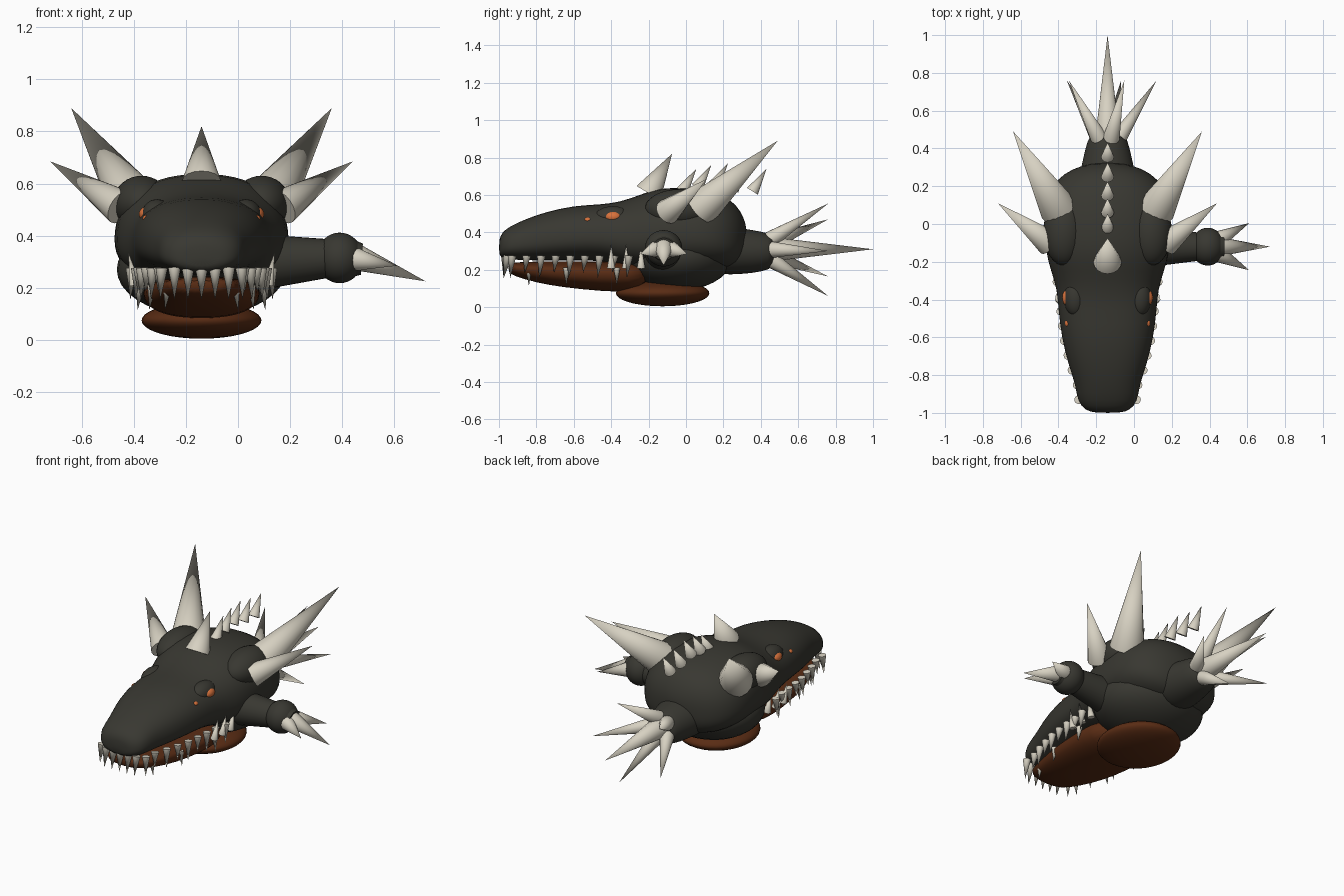
import bpy, math
from mathutils import Vector

if "Cube" in bpy.data.objects:
    bpy.data.objects.remove(bpy.data.objects["Cube"])

MID = -0.14          # body axis
SIDES = (("left", 1), ("right", -1))


def material(name, rgb):
    m = bpy.data.materials.new(name)
    m.use_nodes = True
    m.diffuse_color = (*rgb, 1)
    m.node_tree.nodes["Principled BSDF"].inputs["Base Color"].default_value = (*rgb, 1)
    return m


HIDE = material("dark hide", (0.04, 0.039, 0.031))
BROWN = material("brown underside", (0.1, 0.025, 0.007))
BONE = material("bone", (0.68, 0.64, 0.54))
ORANGE = material("orange eye", (0.7, 0.17, 0.045))


def finish(obj, name, mat):
    obj.name = obj.data.name = name
    obj.data.materials.clear()
    obj.data.materials.append(mat)
    bpy.context.view_layer.objects.active = obj
    bpy.ops.object.select_all(action="DESELECT")
    obj.select_set(True)
    bpy.ops.object.shade_smooth_by_angle(angle=math.radians(50))
    return obj


def blob(name, mat, centre, radii):
    bpy.ops.mesh.primitive_uv_sphere_add(segments=32, ring_count=18, location=centre)
    obj = bpy.context.object
    obj.scale = radii
    return finish(obj, name, mat)


def spike(name, base, tip, radius, mat=BONE, tip_radius=0, sides=16):
    base, tip = Vector(base), Vector(tip)
    axis = tip - base
    bpy.ops.mesh.primitive_cone_add(vertices=sides, radius1=radius, radius2=tip_radius,
                                    depth=axis.length, location=(base + tip) / 2)
    obj = bpy.context.object
    obj.rotation_euler = axis.to_track_quat("Z", "Y").to_euler()
    return finish(obj, name, mat)


def loft(name, mat, sections, power, belly, count=28):
    """Rounded sections along y: (y, half width, top, bottom); belly sets the widest height."""
    verts, faces = [], []
    for y, half, top, bottom in sections:
        mid = bottom + (top - bottom) * belly
        for i in range(count):
            a = math.tau * i / count
            c, s = math.cos(a), math.sin(a)
            px = math.copysign(abs(c) ** (2 / power), c)
            pz = math.copysign(abs(s) ** (2 / power), s)
            verts.append((MID + half * px, y, mid + pz * (top - mid if s > 0 else mid - bottom)))
    for r in range(len(sections) - 1):
        for i in range(count):
            j = (i + 1) % count
            a, b = r * count, (r + 1) * count
            faces.append((a + i, a + j, b + j, b + i))
    faces.append(tuple(reversed(range(count))))
    faces.append(tuple(range(len(verts) - count, len(verts))))
    mesh = bpy.data.meshes.new(name)
    mesh.from_pydata(verts, [], faces)
    obj = bpy.data.objects.new(name, mesh)
    bpy.context.collection.objects.link(obj)
    finish(obj, name, mat)
    obj.modifiers.new("smooth", "SUBSURF").levels = 1
    return obj


# Head, upper jaw and back in one sweep
HEAD = [(-1.0, .07, .36, .28), (-.985, .12, .4, .265), (-.94, .16, .435, .255),
        (-.85, .17, .475, .25), (-.75, .207, .51, .25), (-.6, .245, .545, .25),
        (-.45, .262, .55, .25), (-.35, .268, .565, .22), (-.25, .3, .6, .2),
        (-.15, .33, .64, .2), (0, .338, .64, .2), (.1, .335, .625, .2),
        (.2, .3, .6, .2), (.27, .23, .55, .22), (.31, .14, .48, .27), (.325, .04, .42, .33)]
loft("head_and_back", HIDE, HEAD, 2.3, .42)

# Lower trunk, shoulders and belly plate
blob("lower_trunk", HIDE, (MID, -.04, .27), (.325, .29, .18))
for side, s in SIDES:
    blob(side + "_shoulder", HIDE, (MID + .23 * s, -.04, .525), (.11, .18, .105))
    blob(side + "_brow", HIDE, (MID + .17 * s, -.39, .48), (.06, .1, .06))
blob("belly_plate", BROWN, (MID, -.125, .075), (.23, .25, .07))

# Lower jaw
JAW = [(-.95, .08, .23, .19), (-.93, .13, .24, .17), (-.8, .165, .245, .13),
       (-.65, .205, .245, .105), (-.45, .225, .245, .085), (-.3, .225, .245, .08),
       (-.2, .19, .24, .1)]
loft("lower_jaw", BROWN, JAW, 2.3, .6)


def half_width(y):
    for a, b in zip(HEAD, HEAD[1:]):
        if a[0] <= y <= b[0]:
            return a[1] + (b[1] - a[1]) * (y - a[0]) / (b[0] - a[0])


# Teeth along the rim of the upper jaw
for n in range(5):
    x = MID + (n - 2) * .052
    spike("front_tooth", (x, -.965 + .006 * abs(n - 2), .275), (x, -.975, .155), .024)
for side, s in SIDES:
    for n in range(9):
        y = -.93 + n * .078
        x = half_width(y) * .95
        spike(side + "_upper_tooth", (MID + s * x, y, .275),
              (MID + s * (x + .005), y - .01, .155 + .03 * (n % 2)), .023)
    # Lower teeth rise outside the lip, small thorns hang below
    for y in (-.4, -.32, -.24):
        spike(side + "_lower_tooth", (MID + s * .255, y, .21), (MID + s * .28, y, .335), .022)
    for y, x in ((-.84, .13), (-.64, .19), (-.37, .235)):
        spike(side + "_jaw_thorn", (MID + s * x, y, .21), (MID + s * (x + .01), y, .115), .018)
    # Eyes and the small spots ahead of them
    blob(side + "_eye", ORANGE, (MID + s * .208, -.39, .483), (.032, .045, .03))
    blob(side + "_eye_spot", ORANGE, (MID + s * .208, -.525, .466), (.018, .02, .014))
    # Large back and shoulder spikes
    spike(side + "_back_spike", (MID + s * .26, .08, .53), (MID + s * .5, .49, .89), .1)
    spike(side + "_shoulder_spike", (MID + s * .31, -.1, .51), (MID + s * .58, .11, .685), .07)

# Crown horn and row of spines
spike("crown_horn", (MID, -.2, .61), (MID, -.075, .82), .075)
for y, z in ((-.02, .62), (.06, .64), (.15, .65), (.25, .63), (.355, .62)):
    spike("spine", (MID, y, z), (MID, y + .075, z + .12), .034)

# Tail with a burst of spikes
loft("tail", HIDE, [(.1, .17, .44, .17), (.25, .15, .43, .175), (.35, .13, .415, .18),
                    (.45, .105, .395, .2), (.475, .085, .375, .23)], 2, .5)
spike("tail_point", (MID, .46, .31), (MID, 1.0, .31), .065)
for n in range(5):
    a = math.radians(70 + 72 * n)
    c, s = math.cos(a), math.sin(a)
    spike("tail_spike", (MID + .055 * c, .45, .31 + .055 * s),
          (MID + .26 * c, .76, .31 + .26 * s), .045)

# Single arm on the left, with three claws
spike("arm", (.1, -.12, .3), (.38, -.12, .315), .105, HIDE, .07, 28)
blob("hand", HIDE, (.39, -.12, .315), (.09, .1, .097))
spike("wrist", (.4, -.12, .315), (.475, -.12, .31), .085, HIDE, .06, 28)
spike("middle_claw", (.46, -.12, .315), (.72, -.12, .225), .05)
for y in (-1, 1):
    spike("side_claw", (.45, -.12 + .04 * y, .31), (.61, -.12 + .125 * y, .285), .045)
